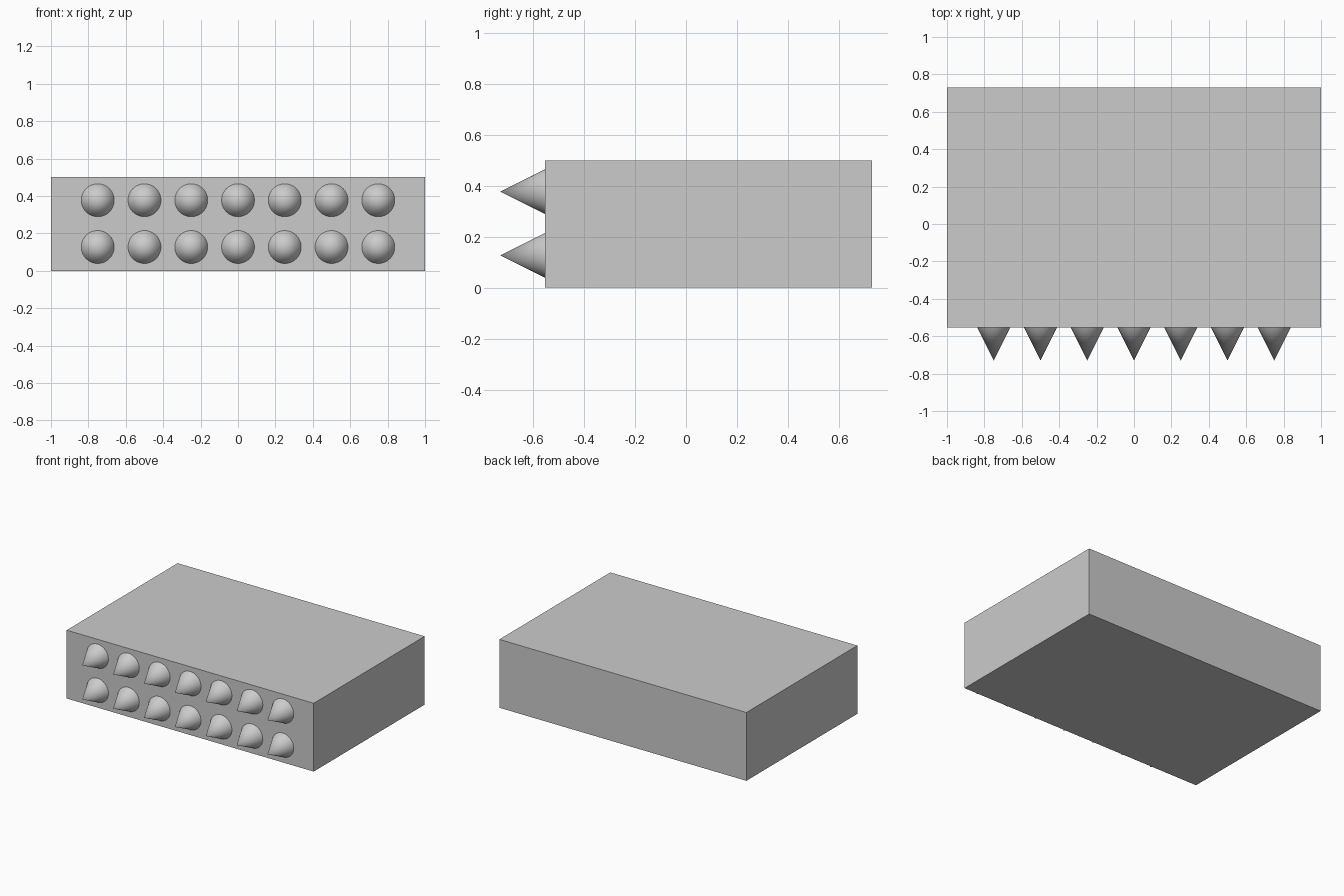
import bpy
import math

if "Cube" in bpy.data.objects:
    bpy.data.objects.remove(bpy.data.objects["Cube"])

FRONT, BACK, TIP = -0.553, 0.73, -0.73
HEIGHT = 0.5

# Main slab
bpy.ops.mesh.primitive_cube_add(size=1, location=(0, (FRONT + BACK) / 2, HEIGHT / 2))
block = bpy.context.object
block.name = "block"
block.scale = (2, BACK - FRONT, HEIGHT)
bpy.ops.object.transform_apply(location=False, rotation=False, scale=True)


# Smooth cone pointing out of the front face
def add_spike(name, x, z):
    bpy.ops.mesh.primitive_cone_add(
        vertices=48, radius1=0.088, radius2=0, depth=FRONT - TIP,
        end_fill_type='NGON',
        location=(x, (FRONT + TIP) / 2, z), rotation=(math.pi / 2, 0, 0))
    bpy.context.object.name = name
    bpy.ops.object.shade_smooth_by_angle(angle=math.radians(40))


# Two rows of seven spikes
for row, z in (("lower", 0.127), ("upper", 0.377)):
    for i in range(7):
        add_spike(f"{row}_spike_{i + 1}", (i - 3) * 0.25, z)
